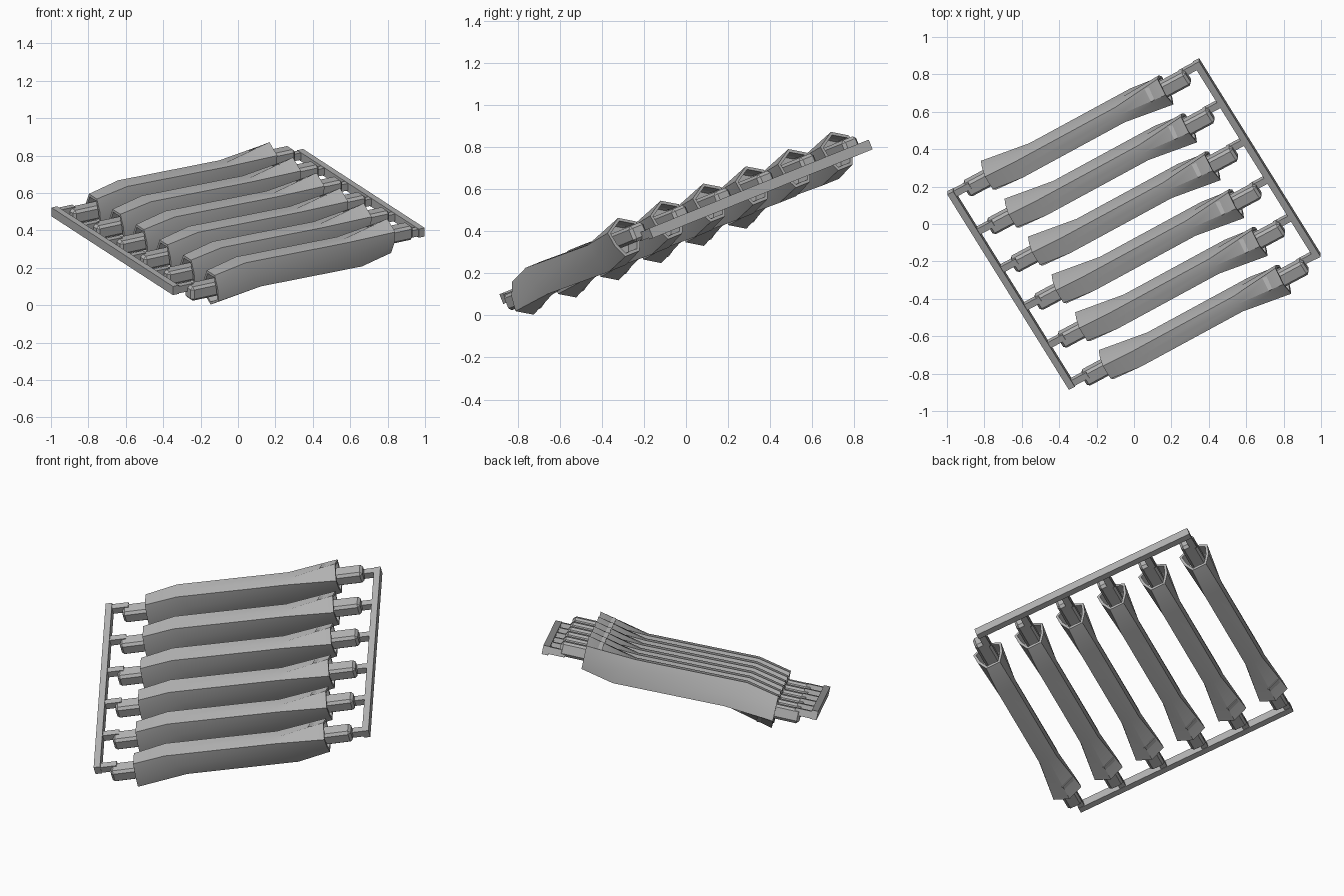
import bpy, bmesh, math
from mathutils import Matrix, Vector

if "Cube" in bpy.data.objects:
    bpy.data.objects.remove(bpy.data.objects["Cube"])

grey = bpy.data.materials.new("plain grey")
grey.use_nodes = True
colour = (0.45, 0.45, 0.45, 1)
grey.diffuse_color = colour
for node in grey.node_tree.nodes:
    if node.type == 'BSDF_PRINCIPLED':
        node.inputs["Base Color"].default_value = colour

# Whole rack is turned in its own plane, then tilted back
PLACE = (Matrix.Translation((0, 0, 0.445)) @ Matrix.Rotation(math.radians(22), 4, 'X')
         @ Matrix.Rotation(math.radians(30), 4, 'Z'))
COUNT, PITCH, SHIFT = 6, 0.252, -0.022
ROWS = [(i - (COUNT - 1) / 2) * PITCH for i in range(COUNT)]


def finish(name, bm, smooth=False):
    bmesh.ops.recalc_face_normals(bm, faces=bm.faces[:])
    mesh = bpy.data.meshes.new(name)
    bm.to_mesh(mesh)
    bm.free()
    mesh.materials.append(grey)
    obj = bpy.data.objects.new(name, mesh)
    bpy.context.collection.objects.link(obj)
    obj.matrix_world = PLACE
    if smooth:
        bpy.ops.object.select_all(action='DESELECT')
        obj.select_set(True)
        bpy.context.view_layer.objects.active = obj
        bpy.ops.object.shade_smooth_by_angle(angle=math.radians(25))
    return obj


def box(name, centre, size, bevel=0):
    bm = bmesh.new()
    bmesh.ops.create_cube(bm, size=1, matrix=Matrix.Translation(centre)
                          @ Matrix.Diagonal((*size, 1)))
    if bevel:
        bmesh.ops.bevel(bm, geom=bm.edges[:], offset=bevel, segments=1, affect='EDGES')
    return finish(name, bm)


def full_ring(half):
    # Mirror the +y half of a section onto -y
    return half + [(x, -y, z) for x, y, z in half[3:0:-1]]


def half_turn(ring):
    # The other end is the same section turned upside down
    return [(-ring[(4 - i) % 8][0], ring[(4 - i) % 8][1], -ring[(4 - i) % 8][2])
            for i in range(8)]


END = full_ring([(0.545, 0, 0.138), (0.545, 0.085, 0.09), (0.545, 0.075, 0.02),
                 (0.545, 0.042, -0.045), (0.545, 0, -0.045)])
BEND = full_ring([(0.265, 0, 0.072), (0.265, 0.05, 0.072), (0.31, 0.058, 0),
                  (0.36, 0.05, -0.083), (0.36, 0, -0.083)])


def blade(name, row):
    bm = bmesh.new()
    rings = [[bm.verts.new(Vector(p) + Vector((0, row, 0))) for p in ring]
             for ring in (half_turn(END), half_turn(BEND), BEND, END)]
    for a, b in zip(rings, rings[1:]):
        for i in range(8):
            j = (i + 1) % 8
            bm.faces.new((a[i], a[j], b[j], b[i]))
    caps = [bm.faces.new(rings[0]), bm.faces.new(rings[-1])]
    bmesh.ops.recalc_face_normals(bm, faces=bm.faces[:])
    # Hollow sockets at both ends
    bmesh.ops.inset_individual(bm, faces=caps, thickness=0.016)
    for cap in caps:
        inward = -0.09 if cap.calc_center_median().x > 0 else 0.09
        moved = bmesh.ops.extrude_discrete_faces(bm, faces=[cap])["faces"]
        bmesh.ops.translate(bm, verts=moved[0].verts[:], vec=(inward, 0, 0))
    return finish(name, bm, smooth=True)


# Blades with their end tabs and the struts that hold them
for n, row in enumerate(ROWS, 1):
    blade(f"blade_{n}", row + SHIFT)
    for side, label in ((-1, "left"), (1, "right")):
        box(f"{label}_tab_{n}", (side * 0.565, row + SHIFT, side * 0.04),
            (0.24, 0.085, 0.08), 0.014)
        box(f"{label}_strut_{n}", (side * 0.71, row, side * 0.015), (0.12, 0.036, 0.04))

# End rails
for side, label in ((-1, "left"), (1, "right")):
    box(f"{label}_rail", (side * 0.759, 0, side * 0.012), (0.036, 1.3, 0.05))
